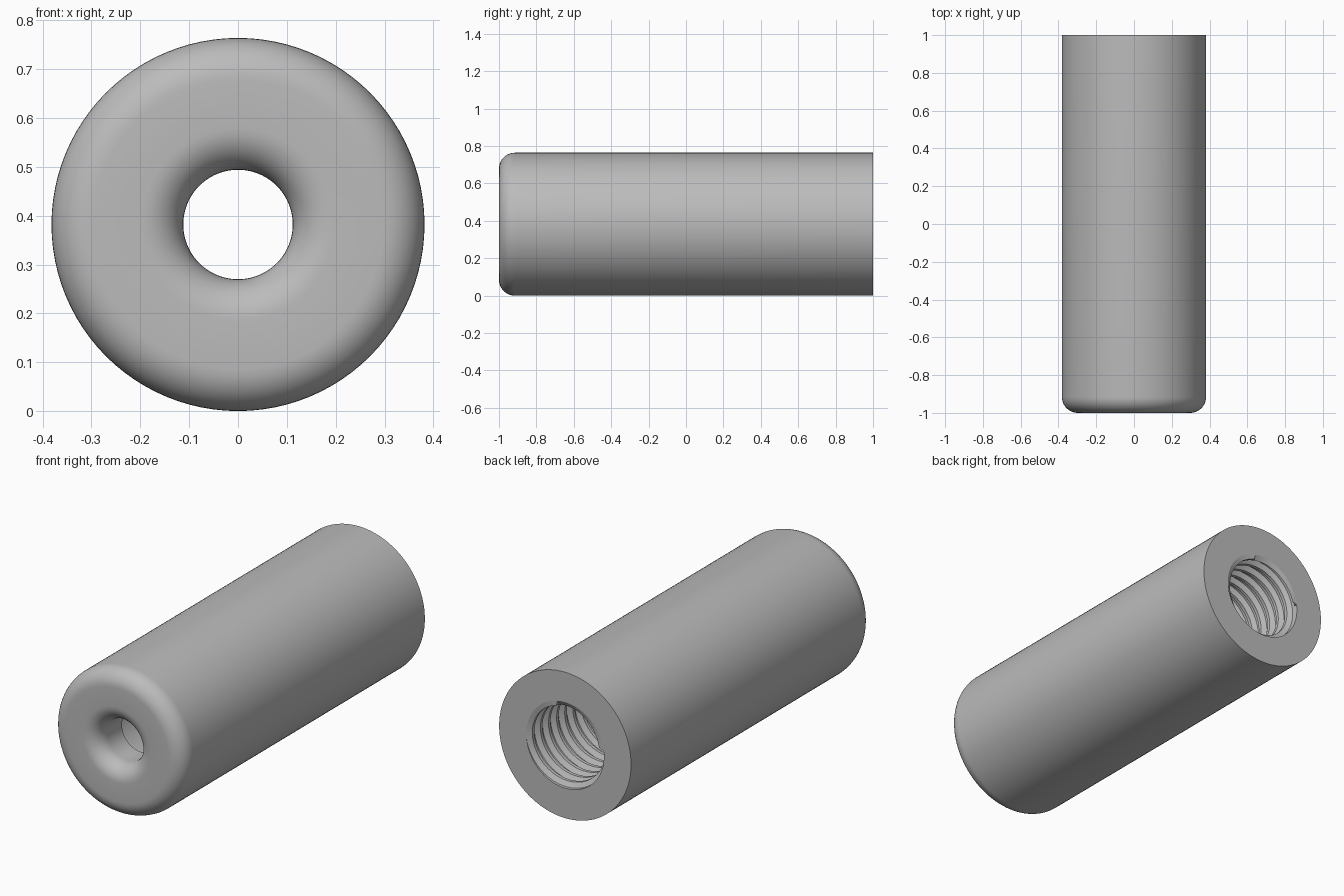
import bpy, bmesh, math

cube = bpy.data.objects.get("Cube")
if cube:
    bpy.data.objects.remove(cube, do_unlink=True)

SEG = 96
R, HOLE, BORE, CREST = 0.382, 0.112, 0.225, 0.2
FILLET = 0.085
FRONT, BACK, WEB, THREAD_END = -1.0, 1.0, -0.8, -0.4
PITCH = 0.067

grey = bpy.data.materials.new("satin grey")
grey.use_nodes = True
colour = (0.5, 0.5, 0.5, 1)
grey.diffuse_color = colour
grey.node_tree.nodes["Principled BSDF"].inputs["Base Color"].default_value = colour


def make_object(name, bm):
    bmesh.ops.dissolve_degenerate(bm, dist=1e-5, edges=bm.edges)
    mesh = bpy.data.meshes.new(name)
    bm.to_mesh(mesh)
    bm.free()
    mesh.materials.append(grey)
    obj = bpy.data.objects.new(name, mesh)
    obj.location.z = R
    bpy.context.collection.objects.link(obj)
    bpy.ops.object.select_all(action="DESELECT")
    obj.select_set(True)
    bpy.context.view_layer.objects.active = obj
    bpy.ops.object.shade_smooth_by_angle(angle=math.radians(30))
    return obj


def ring_point(r, a, y):
    return (r * math.cos(a), y, r * math.sin(a))


def bridge(bm, first, second):
    for a, b, c, d in zip(first, second, second[1:], first[1:]):
        bm.faces.new((a, b, c, d))


def quarter(cr, cy, start, steps=10):
    """Quarter round in the radius / length plane."""
    angles = [start + math.pi / 2 * i / steps for i in range(steps + 1)]
    return [(cr + FILLET * math.cos(a), cy + FILLET * math.sin(a)) for a in angles]


# Sleeve: outer wall, rounded front, through hole, inner web and plain bore
profile = [(BORE, BACK), (R, BACK)]
profile += quarter(R - FILLET, FRONT + FILLET, -math.pi / 2)[::-1]
profile += quarter(HOLE + FILLET, FRONT + FILLET, math.pi)[::-1]
profile += [(HOLE, WEB), (BORE, WEB), (BORE, THREAD_END)]
bm = bmesh.new()
rings = []
for r, y in profile:
    ring = [bm.verts.new(ring_point(r, math.tau * i / SEG, y)) for i in range(SEG)]
    rings.append(ring + ring[:1])
for first, second in zip(rings, rings[1:]):
    bridge(bm, first, second)
bmesh.ops.recalc_face_normals(bm, faces=bm.faces)
make_object("sleeve", bm)

# Internal thread: one trapezoid tooth per pitch, swept along a helix
tooth = [(0.0, BORE), (0.2, BORE), (0.42, CREST), (0.68, CREST), (0.9, BORE)]
turns = math.ceil((BACK - THREAD_END) / PITCH) + 1
bm = bmesh.new()
columns = []
for i in range(SEG + 1):
    column = []
    for t in range(-1, turns):
        for offset, r in tooth:
            y = THREAD_END + PITCH * (t + offset + i / SEG)
            if not THREAD_END < y < BACK:
                y, r = min(max(y, THREAD_END), BACK), BORE
            column.append(bm.verts.new(ring_point(r, math.tau * i / SEG, y)))
    columns.append(column)
for first, second in zip(columns, columns[1:]):
    bridge(bm, first, second)
bmesh.ops.remove_doubles(bm, verts=bm.verts, dist=1e-5)
# Turn the thread surface toward the axis
bm.normal_update()
wrong = [f for f in bm.faces
         if f.normal.x * f.calc_center_median().x + f.normal.z * f.calc_center_median().z > 0]
bmesh.ops.reverse_faces(bm, faces=wrong)
make_object("internal_thread", bm)
